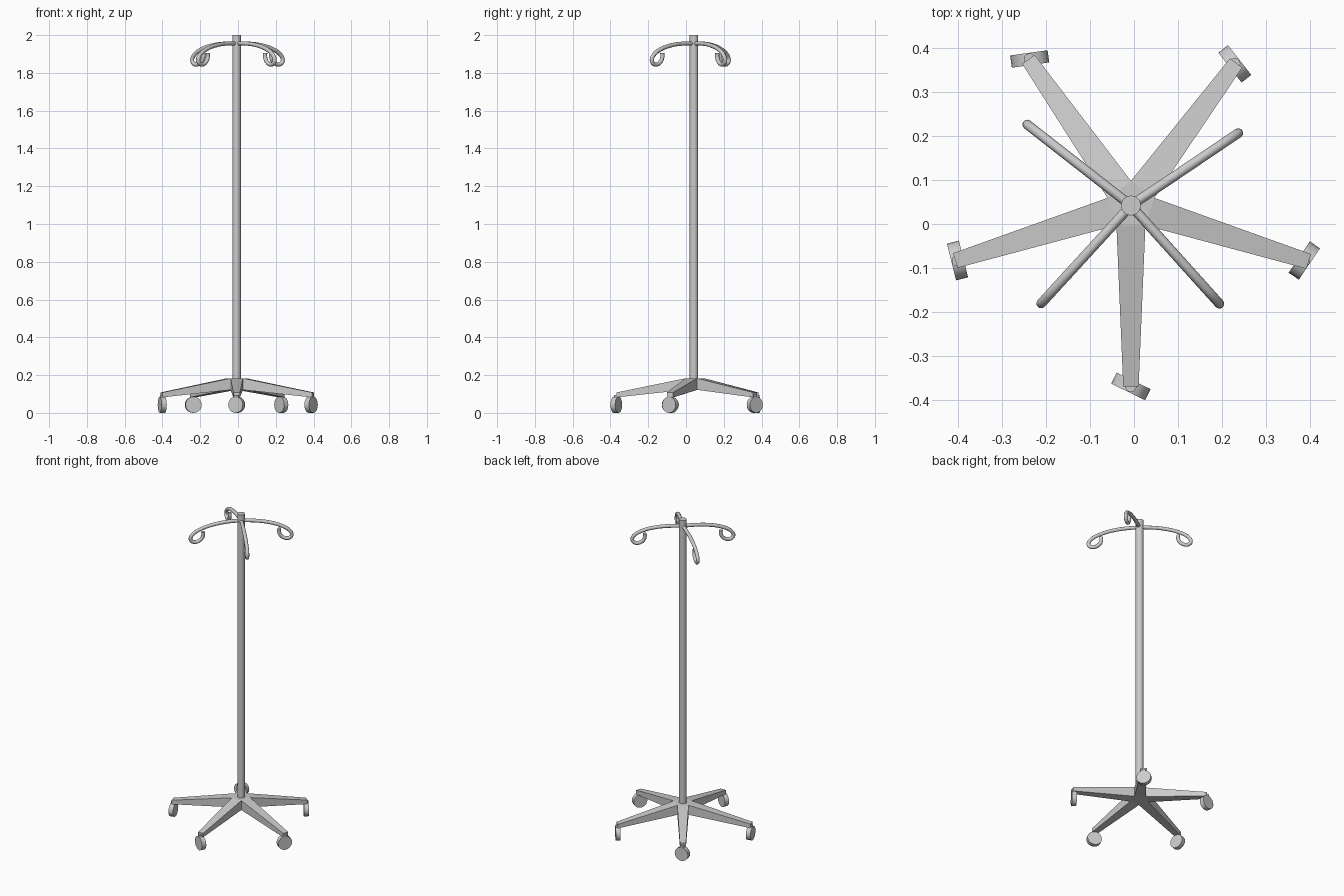
import bpy, bmesh
from math import sin, cos, pi, radians
from mathutils import Vector

if "Cube" in bpy.data.objects:
    bpy.data.objects.remove(bpy.data.objects["Cube"])

CX, CY = -0.007, 0.042


def finish(obj, name, angle=35):
    obj.name = name
    bpy.ops.object.select_all(action='DESELECT')
    obj.select_set(True)
    bpy.context.view_layer.objects.active = obj
    bpy.ops.object.shade_smooth_by_angle(angle=radians(angle))


def cylinder(name, loc, radius, depth, sides, rot=(0, 0, 0)):
    bpy.ops.mesh.primitive_cylinder_add(vertices=sides, radius=radius, depth=depth,
                                        location=loc, rotation=rot)
    finish(bpy.context.object, name)


# Pole
cylinder("pole", (CX, CY, 1.07), 0.0225, 1.86, 24)

# Five-legged star base: tapered, sloping legs round a pentagonal hub
tips = [(-0.007, -0.369), (0.397, -0.085), (0.232, 0.366), (-0.240, 0.374), (-0.406, -0.083)]
bm = bmesh.new()
top_in, bot_in, top_out, bot_out = [], [], [], []
for i, (x, y) in enumerate(tips):
    a = radians(-126 + 72 * i)
    nx, ny = CX + 0.056 * cos(a), CY + 0.056 * sin(a)
    top_in.append(bm.verts.new((nx, ny, 0.183)))
    bot_in.append(bm.verts.new((nx, ny, 0.122)))
    d = Vector((x - CX, y - CY)).normalized()
    side = Vector((d.y, -d.x)) * 0.0175
    for verts, z in ((top_out, 0.108), (bot_out, 0.082)):
        verts.append([bm.verts.new((x + s * side.x, y + s * side.y, z)) for s in (1, -1)])
for i in range(5):
    j = (i + 1) % 5
    (t0, t1), (b0, b1) = top_out[i], bot_out[i]
    bm.faces.new((top_in[i], t0, t1, top_in[j]))
    bm.faces.new((bot_in[j], b1, b0, bot_in[i]))
    bm.faces.new((top_in[i], bot_in[i], b0, t0))
    bm.faces.new((t1, b1, bot_in[j], top_in[j]))
    bm.faces.new((t0, b0, b1, t1))
bm.faces.new(top_in)
bm.faces.new(bot_in[::-1])
bmesh.ops.recalc_face_normals(bm, faces=bm.faces)
mesh = bpy.data.meshes.new("leg_base")
bm.to_mesh(mesh)
bm.free()
bpy.context.collection.objects.link(bpy.data.objects.new("leg_base", mesh))

# Casters, each swivelled differently: x, y, rolling direction
casters = [(-0.007, -0.369, -26), (0.387, -0.083, 56), (0.229, 0.364, -52),
           (-0.237, 0.375, 8), (-0.401, -0.083, -76)]
for i, (x, y, ang) in enumerate(casters):
    cylinder(f"caster_wheel_{i + 1}", (x, y, 0.043), 0.043, 0.028, 20,
             (pi / 2, 0, radians(ang)))
    cylinder(f"caster_stem_{i + 1}", (x, y, 0.081), 0.013, 0.03, 12)

# Curled hooks: (radial, z) profile swept round the pole
profile = [(0.0, 1.956), (0.08, 1.955), (0.16, 1.946), (0.238, 1.924), (0.284, 1.896),
           (0.299, 1.868), (0.288, 1.849), (0.262, 1.845), (0.236, 1.860),
           (0.224, 1.885), (0.225, 1.906)]
for i, (ang, scale) in enumerate(((34, 0.985), (142, 1.0), (227.5, 1.01), (-48, 1.005))):
    a = radians(ang)
    curve = bpy.data.curves.new("hook", 'CURVE')
    curve.dimensions = '3D'
    curve.bevel_depth = 0.011
    curve.bevel_resolution = 3
    curve.resolution_u = 5
    curve.use_fill_caps = True
    sp = curve.splines.new('BEZIER')
    sp.bezier_points.add(len(profile) - 1)
    for p, (r, z) in zip(sp.bezier_points, profile):
        p.co = (CX + r * scale * cos(a), CY + r * scale * sin(a), z)
        p.handle_left_type = p.handle_right_type = 'AUTO'
    obj = bpy.data.objects.new("hook", curve)
    bpy.context.collection.objects.link(obj)
    bpy.ops.object.select_all(action='DESELECT')
    obj.select_set(True)
    bpy.context.view_layer.objects.active = obj
    bpy.ops.object.convert(target='MESH')
    finish(bpy.context.object, f"hook_{i + 1}", 50)
